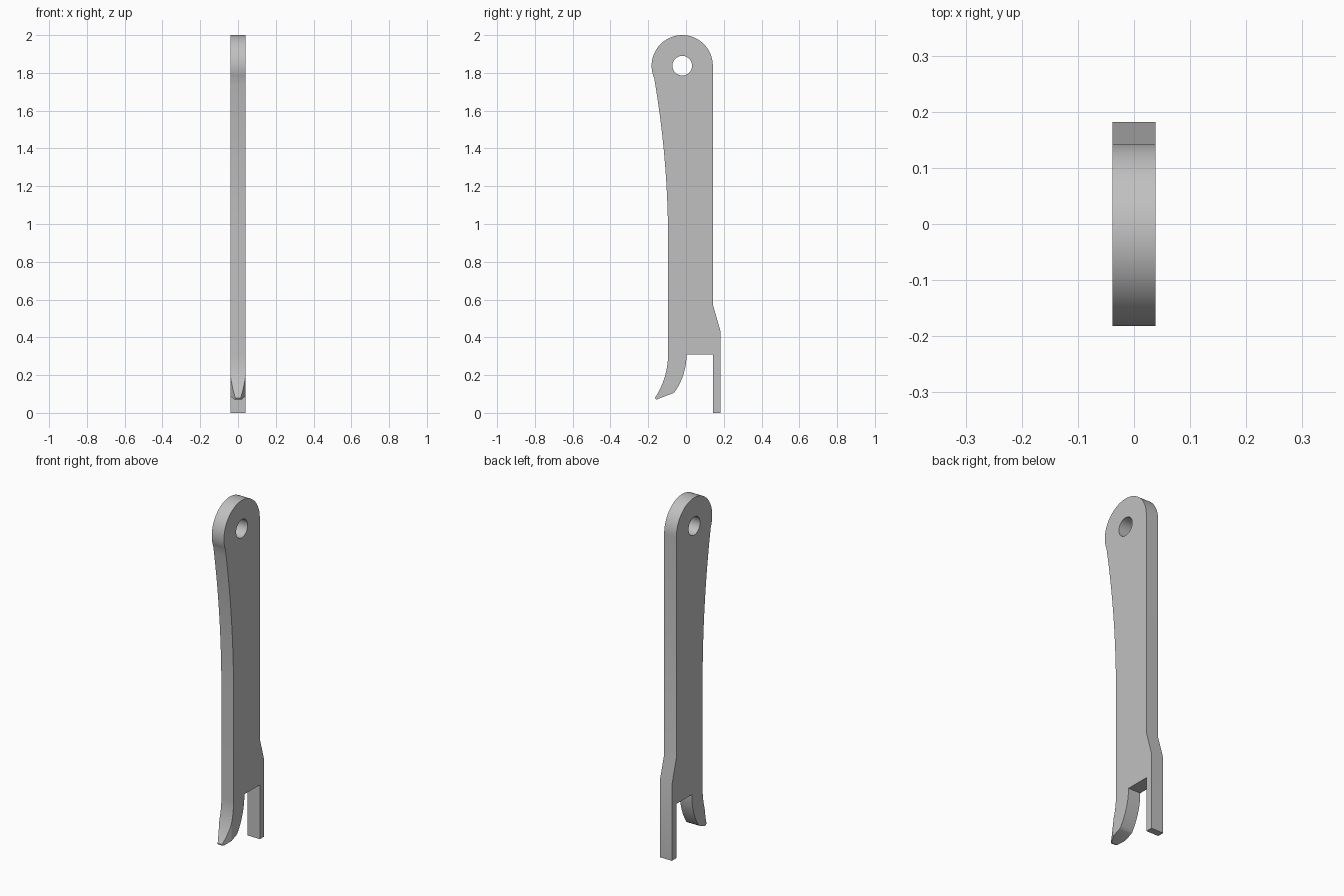
import bpy
import bmesh
from math import sin, cos, asin, atan2, pi, radians
from mathutils import Vector

cube = bpy.data.objects.get("Cube")
if cube:
    bpy.data.objects.remove(cube)

HALF = 0.0385            # half thickness
HEAD_Y, HEAD_Z, HEAD_R = -0.02, 1.838, 0.162
HOLE_R = 0.052


def prism(name, points, push):
    """Solid made by pushing a flat polygon along a vector."""
    bm = bmesh.new()
    face = bm.faces.new([bm.verts.new(p) for p in points])
    moved = bmesh.ops.extrude_face_region(bm, geom=[face])["geom"]
    verts = [v for v in moved if isinstance(v, bmesh.types.BMVert)]
    bmesh.ops.translate(bm, verts=verts, vec=Vector(push))
    bmesh.ops.recalc_face_normals(bm, faces=bm.faces)
    mesh = bpy.data.meshes.new(name)
    bm.to_mesh(mesh)
    bm.free()
    obj = bpy.data.objects.new(name, mesh)
    bpy.context.collection.objects.link(obj)
    return obj


def circle_arc(y, z, r, start, end, n):
    steps = [start + (end - start) * i / n for i in range(n + 1)]
    return [(y + r * cos(a), z + r * sin(a)) for a in steps]


def flare(straight, end, n):
    """Arc that leaves a vertical line at straight and bends to end."""
    dy, dz = end[0] - straight[0], end[1] - straight[1]
    r = (dy * dy + dz * dz) / (2 * abs(dy))
    sweep = asin(abs(dz) / r)
    side, up = (1 if dy > 0 else -1), (1 if dz > 0 else -1)
    return [(straight[0] + side * r * (1 - cos(sweep * i / n)),
             straight[1] + up * r * sin(sweep * i / n)) for i in range(n + 1)]


def cut(target, cutter):
    mod = target.modifiers.new("cut", "BOOLEAN")
    mod.operation, mod.solver, mod.object = "DIFFERENCE", "EXACT", cutter
    bpy.context.view_layer.objects.active = target
    bpy.ops.object.modifier_apply(modifier=mod.name)
    bpy.data.objects.remove(cutter)


# Side outline: round head, waisted front edge, hooked tip, straight rear prong
neck = (-0.169, 1.775)
neck_angle = 2 * pi + atan2(neck[1] - HEAD_Z, neck[0] - HEAD_Y)
outline = circle_arc(HEAD_Y, HEAD_Z, HEAD_R, 0, neck_angle, 48)[:-1]
outline += flare((-0.095, 0.915), neck, 20)[::-1]
outline += flare((-0.095, 0.31), (-0.164, 0.08), 16)
outline += [(-0.162, 0.073), (-0.155, 0.071), (-0.069, 0.104)]
outline += flare((0.003, 0.31), (-0.06, 0.11), 16)[::-1]
outline += [(0.143, 0.31), (0.143, 0), (0.182, 0), (0.182, 0.435), (0.142, 0.575)]
body = prism("lever_body", [(-HALF, y, z) for y, z in outline], (2 * HALF, 0, 0))

# Hanging hole through the head
ring = circle_arc(HEAD_Y, HEAD_Z, HOLE_R, 0, 2 * pi, 40)[:-1]
cut(body, prism("hole_cutter", [(-0.1, y, z) for y, z in ring], (0.2, 0, 0)))

# Taper both sides of the hooked tip
for side in (-1, 1):
    plan = [(HALF + 0.023, -0.067), (0.0155, -0.161), (0.0057, -0.181), (0.1, -0.181), (0.1, -0.067)]
    cut(body, prism("tip_cutter", [(side * x, y, -0.1) for x, y in plan], (0, 0, 0.5)))

# Plain grey metal
mat = bpy.data.materials.new("grey_metal")
mat.use_nodes = True
colour = (0.53, 0.53, 0.53, 1)
mat.diffuse_color = colour
mat.node_tree.nodes["Principled BSDF"].inputs["Base Color"].default_value = colour
body.data.materials.clear()
body.data.materials.append(mat)
for poly in body.data.polygons:
    poly.material_index = 0

bpy.ops.object.select_all(action="DESELECT")
body.select_set(True)
bpy.context.view_layer.objects.active = body
bpy.ops.object.shade_smooth_by_angle(angle=radians(25))
